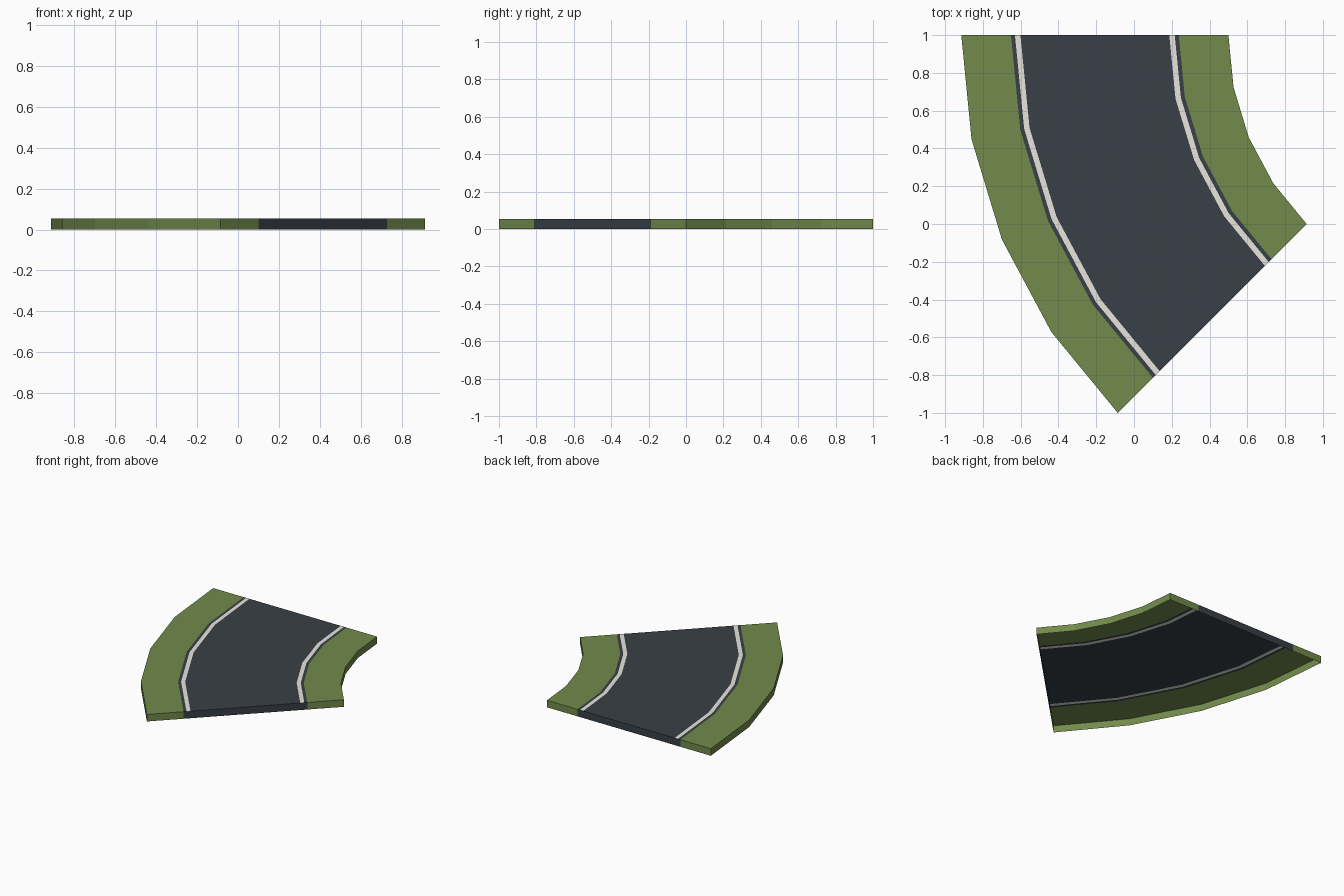
import bpy, bmesh
from math import sin, cos, pi

cube = bpy.data.objects.get("Cube")
if cube:
    bpy.data.objects.remove(cube, do_unlink=True)

# Bend layout: an eighth of a circle in four straight steps
OUTER, INNER = 8 ** 0.5, 2 ** 0.5
MIDDLE = (OUTER + INNER) / 2
CENTRE_X, CENTRE_Y = 1.914, 1.0
STEPS, HEIGHT = 4, 0.055
ROAD_HALF, LINE_OUT, LINE_IN = 0.444, 0.423, 0.394


def material(name, colour):
    mat = bpy.data.materials.new(name)
    mat.use_nodes = True
    rgba = (*colour, 1)
    mat.diffuse_color = rgba
    mat.node_tree.nodes["Principled BSDF"].inputs["Base Color"].default_value = rgba
    return mat


grass = material("grass green", (0.168, 0.255, 0.07))
asphalt = material("asphalt grey", (0.041, 0.051, 0.063))
paint = material("line white", (0.8, 0.78, 0.72))


def curved_shell(name, radii, mats, inner_wall=False, outer_wall=False, painted=()):
    """Sweep an open-bottomed band round the bend; painted lists the line bands."""
    bm = bmesh.new()

    def ring(r, z):
        return [bm.verts.new((CENTRE_X - r * cos(j * pi / 4 / STEPS),
                              CENTRE_Y - r * sin(j * pi / 4 / STEPS), z))
                for j in range(STEPS + 1)]

    top = [ring(r, HEIGHT) for r in radii]
    low = [ring(r, 0) for r in radii]
    last = len(radii) - 1
    for i in range(last):
        # top surface
        for j in range(STEPS):
            face = bm.faces.new((top[i][j], top[i + 1][j], top[i + 1][j + 1], top[i][j + 1]))
            face.material_index = int(i in painted)
        # two cut ends
        bm.faces.new((top[i][0], low[i][0], low[i + 1][0], top[i + 1][0]))
        bm.faces.new((top[i][-1], top[i + 1][-1], low[i + 1][-1], low[i][-1]))
    # exposed curved walls
    for j in range(STEPS):
        if inner_wall:
            bm.faces.new((top[0][j], top[0][j + 1], low[0][j + 1], low[0][j]))
        if outer_wall:
            bm.faces.new((top[last][j], low[last][j], low[last][j + 1], top[last][j + 1]))
    # drop the lower points that carry no wall
    bmesh.ops.delete(bm, geom=[v for v in bm.verts if not v.link_faces], context='VERTS')
    mesh = bpy.data.meshes.new(name)
    bm.to_mesh(mesh)
    bm.free()
    for mat in mats:
        mesh.materials.append(mat)
    obj = bpy.data.objects.new(name, mesh)
    bpy.context.collection.objects.link(obj)


# Grass verges on both sides
curved_shell("inner_verge", [INNER, MIDDLE - ROAD_HALF], [grass], inner_wall=True)
curved_shell("outer_verge", [MIDDLE + ROAD_HALF, OUTER], [grass], outer_wall=True)

# Road with an edge line cut into each side
offsets = [-ROAD_HALF, -LINE_OUT, -LINE_IN, LINE_IN, LINE_OUT, ROAD_HALF]
curved_shell("road", [MIDDLE + d for d in offsets], [asphalt, paint], painted=(1, 3))
